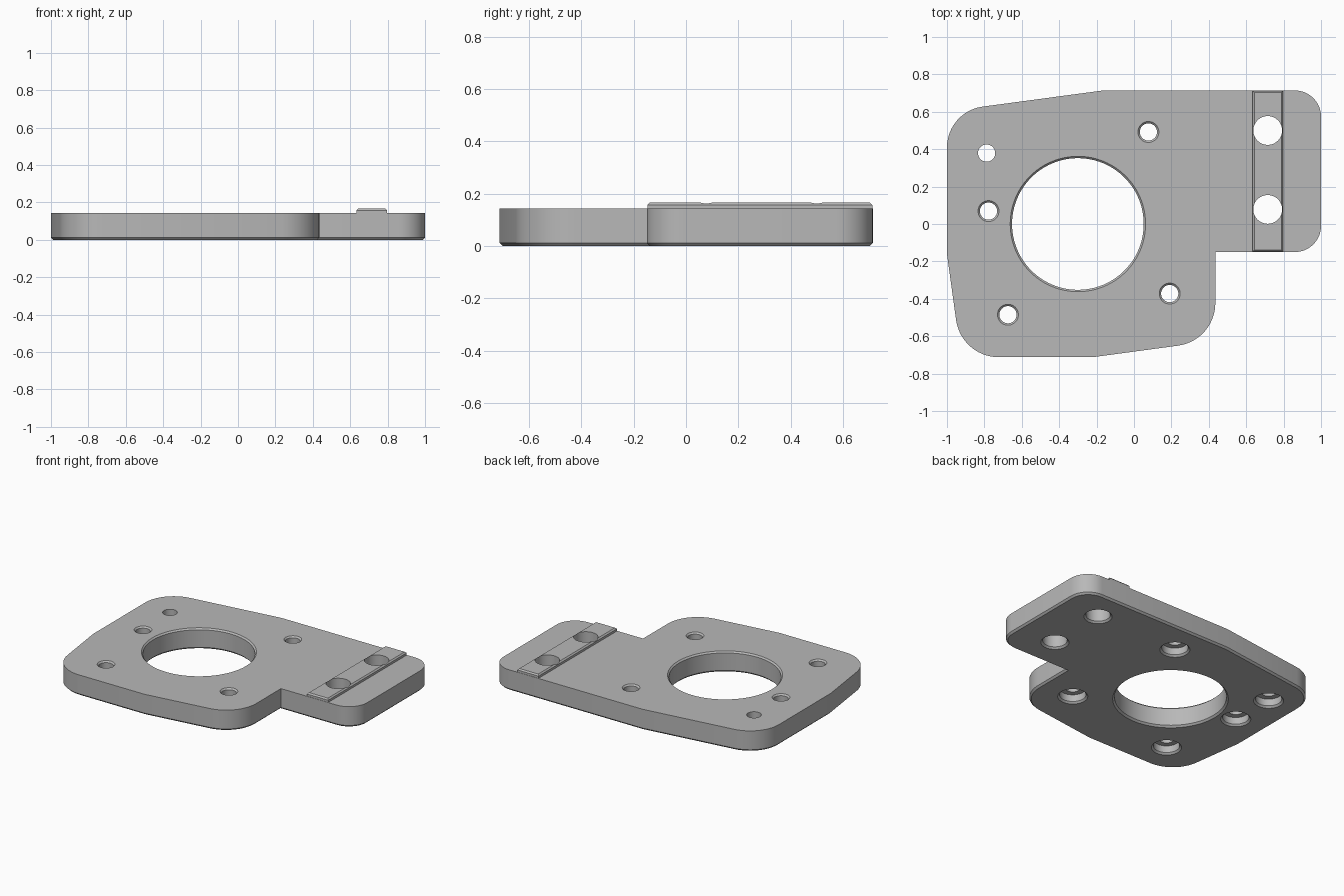
import bpy, bmesh, math
from mathutils import Vector

if "Cube" in bpy.data.objects:
    bpy.data.objects.remove(bpy.data.objects["Cube"])

T, TOP, CH = 0.143, 0.167, 0.012      # plate height, rail height, chamfer

grey = bpy.data.materials.new("grey")
grey.diffuse_color = (0.48, 0.48, 0.48, 1)
grey.use_nodes = True
grey.node_tree.nodes["Principled BSDF"].inputs["Base Color"].default_value = grey.diffuse_color


def make(name, bm):
    bmesh.ops.recalc_face_normals(bm, faces=bm.faces)
    me = bpy.data.meshes.new(name)
    bm.to_mesh(me)
    bm.free()
    me.materials.append(grey)
    ob = bpy.data.objects.new(name, me)
    bpy.context.collection.objects.link(ob)
    return ob


def stack(name, loops):
    """Closed solid through a list of equal-length point rings."""
    bm = bmesh.new()
    rings = [[bm.verts.new(p) for p in loop] for loop in loops]
    for a, b in zip(rings, rings[1:]):
        for i in range(len(a)):
            j = (i + 1) % len(a)
            bm.faces.new((a[i], a[j], b[j], b[i]))
    bm.faces.new(rings[0])
    bm.faces.new(rings[-1])
    return make(name, bm)


def fillet(corners, steps=12):
    """Round (x, y, radius) corners of a polygon."""
    out = []
    n = len(corners)
    for i, (x, y, r) in enumerate(corners):
        p = Vector((x, y))
        if r == 0:
            out.append(p)
            continue
        a = (Vector(corners[i - 1][:2]) - p).normalized()
        b = (Vector(corners[(i + 1) % n][:2]) - p).normalized()
        half = a.angle(b) / 2
        c = p + (a + b).normalized() * (r / math.sin(half))
        start = p + a * (r / math.tan(half)) - c
        end = p + b * (r / math.tan(half)) - c
        a0 = math.atan2(start.y, start.x)
        turn = math.atan2(end.y, end.x) - a0
        turn = (turn + math.pi) % (2 * math.pi) - math.pi
        out += [c + r * Vector((math.cos(a0 + turn * k / steps), math.sin(a0 + turn * k / steps)))
                for k in range(steps + 1)]
    return out


def inset(pts, d):
    """Move a clockwise outline inwards by d."""
    out = []
    for i, p in enumerate(pts):
        e1 = (p - pts[i - 1]).normalized()
        e2 = (pts[(i + 1) % len(pts)] - p).normalized()
        n1, n2 = Vector((e1.y, -e1.x)), Vector((e2.y, -e2.x))
        out.append(p + (n1 + n2) * (d / (1 + n1.dot(n2))))
    return out


def hole(x, y, profile, n=48):
    """Turned cutter from (radius, z) pairs."""
    cut = stack("hole_cutter", [[(x + r * math.cos(2 * math.pi * k / n),
                                  y + r * math.sin(2 * math.pi * k / n), z)
                                 for k in range(n)] for r, z in profile])
    cut.hide_render = True
    return cut


# Plate with a chamfered lower rim
outline = fillet([(-1, 0.602, 0.22), (-0.165, 0.714, 0), (1, 0.714, 0.14), (1, -0.15, 0.14),
                  (0.435, -0.15, 0), (0.435, -0.6235, 0.23), (-0.22, -0.712, 0),
                  (-0.924, -0.712, 0.23), (-1, -0.16, 0)])
plate = stack("plate", [[(p.x, p.y, z) for p in pts] for pts, z in
                        ((inset(outline, CH), 0), (outline, CH), (outline, T))])

# Raised rail with chamfered upper rim
x0, x1, y0, y1 = 0.634, 0.797, -0.148, 0.712


def rect(d, z):
    return [(x0 + d, y0 + d, z), (x1 - d, y0 + d, z), (x1 - d, y1 - d, z), (x0 + d, y1 - d, z)]


rail = stack("rail", [rect(0, T), rect(0, TOP - 0.009), rect(0.009, TOP)])

# Central bore, chamfered both ends
e = 0.02
plate_cuts = [hole(-0.3, 0, [(0.352 + CH + e, -e), (0.352, CH), (0.352, T - 0.01),
                             (0.362, T), (0.362, T + e)], 96)]

# Screw holes, counterbored from below
for x, y, lip in ((0.077, 0.492, 0.01), (-0.778, 0.069, 0.01), (0.191, -0.372, 0.01),
                  (-0.674, -0.485, 0.01), (-0.788, 0.379, 0)):
    prof = [(0.083 + CH + e, -e), (0.083, CH), (0.083, 0.06), (0.046, 0.06)]
    if lip:
        prof += [(0.046, T - lip), (0.046 + lip, T), (0.046 + lip, T + e)]
    else:
        prof += [(0.046, T + e)]
    plate_cuts.append(hole(x, y, prof))

# Rail holes go through both parts
rail_cuts = [hole(0.715, y, [(0.077 + CH + e, -e), (0.077, CH), (0.077, TOP + e)])
             for y in (0.5, 0.078)]

for ob, cuts in ((plate, plate_cuts + rail_cuts), (rail, rail_cuts)):
    for c in cuts:
        m = ob.modifiers.new("cut", 'BOOLEAN')
        m.operation, m.solver, m.object = 'DIFFERENCE', 'EXACT', c
    bpy.context.view_layer.update()
    dg = bpy.context.evaluated_depsgraph_get()
    me = bpy.data.meshes.new_from_object(ob.evaluated_get(dg))
    ob.modifiers.clear()
    ob.data = me

for c in plate_cuts + rail_cuts:
    bpy.data.objects.remove(c)

# Smooth round walls, keep edges sharp
for ob in (plate, rail):
    bpy.ops.object.select_all(action='DESELECT')
    ob.select_set(True)
    bpy.context.view_layer.objects.active = ob
    bpy.ops.object.shade_smooth_by_angle(angle=math.radians(25))
